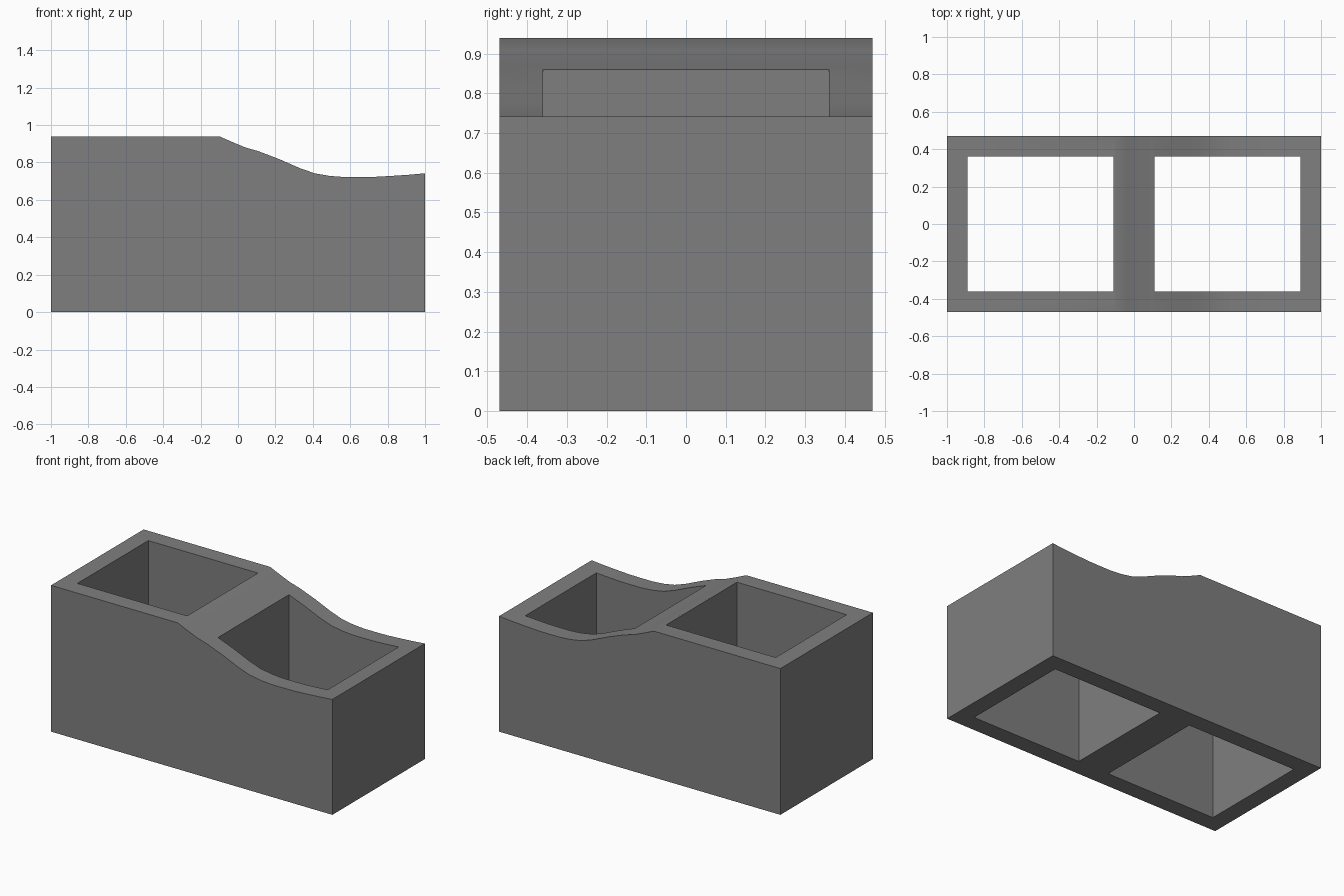
import bpy, bmesh, math

if "Cube" in bpy.data.objects:
    bpy.data.objects.remove(bpy.data.objects["Cube"])

HALF_DEPTH = 0.47

# Side outline (x, z): flat high end, sloping shoulder, shallow dip
outline = [(-1, 0), (1, 0), (1, 0.742), (0.91, 0.734), (0.82, 0.728),
           (0.73, 0.723), (0.65, 0.722), (0.57, 0.722), (0.49, 0.728),
           (0.41, 0.742), (0.33, 0.77), (0.22, 0.818), (0.11, 0.86),
           (0.04, 0.88), (-0.03, 0.909), (-0.1, 0.94), (-1, 0.94)]


def link(name, bm):
    bmesh.ops.recalc_face_normals(bm, faces=bm.faces)
    mesh = bpy.data.meshes.new(name)
    bm.to_mesh(mesh)
    bm.free()
    obj = bpy.data.objects.new(name, mesh)
    bpy.context.collection.objects.link(obj)
    return obj


# Solid block extruded from the outline
bm = bmesh.new()
face = bm.faces.new([bm.verts.new((x, -HALF_DEPTH, z)) for x, z in outline])
ext = bmesh.ops.extrude_face_region(bm, geom=[face], use_keep_orig=True)
bmesh.ops.translate(bm, vec=(0, 2 * HALF_DEPTH, 0),
                    verts=[v for v in ext["geom"] if isinstance(v, bmesh.types.BMVert)])
block = link("hollow_block", bm)

# Two rectangular shafts cut right through
for side, label in ((-1, "left"), (1, "right")):
    bm = bmesh.new()
    bmesh.ops.create_cube(bm, size=1)
    bmesh.ops.scale(bm, vec=(0.78, 0.72, 2), verts=bm.verts)
    bmesh.ops.translate(bm, vec=(side * 0.5, 0, 0.5), verts=bm.verts)
    cutter = link(label + "_shaft_cutter", bm)
    cutter.hide_render = True
    mod = block.modifiers.new(label + "_shaft", "BOOLEAN")
    mod.operation = "DIFFERENCE"
    mod.solver = "EXACT"
    mod.object = cutter
    bpy.context.view_layer.objects.active = block
    bpy.ops.object.modifier_apply(modifier=mod.name)
    bpy.data.objects.remove(cutter)

# Dark grey concrete colour
concrete = bpy.data.materials.new("concrete")
concrete.diffuse_color = (0.212, 0.212, 0.212, 1)
concrete.use_nodes = True
concrete.node_tree.nodes["Principled BSDF"].inputs["Base Color"].default_value = concrete.diffuse_color
block.data.materials.clear()
block.data.materials.append(concrete)
for poly in block.data.polygons:
    poly.material_index = 0

# Smooth the curved top, keep the corners crisp
bpy.ops.object.select_all(action="DESELECT")
block.select_set(True)
bpy.context.view_layer.objects.active = block
bpy.ops.object.shade_smooth_by_angle(angle=math.radians(30))
